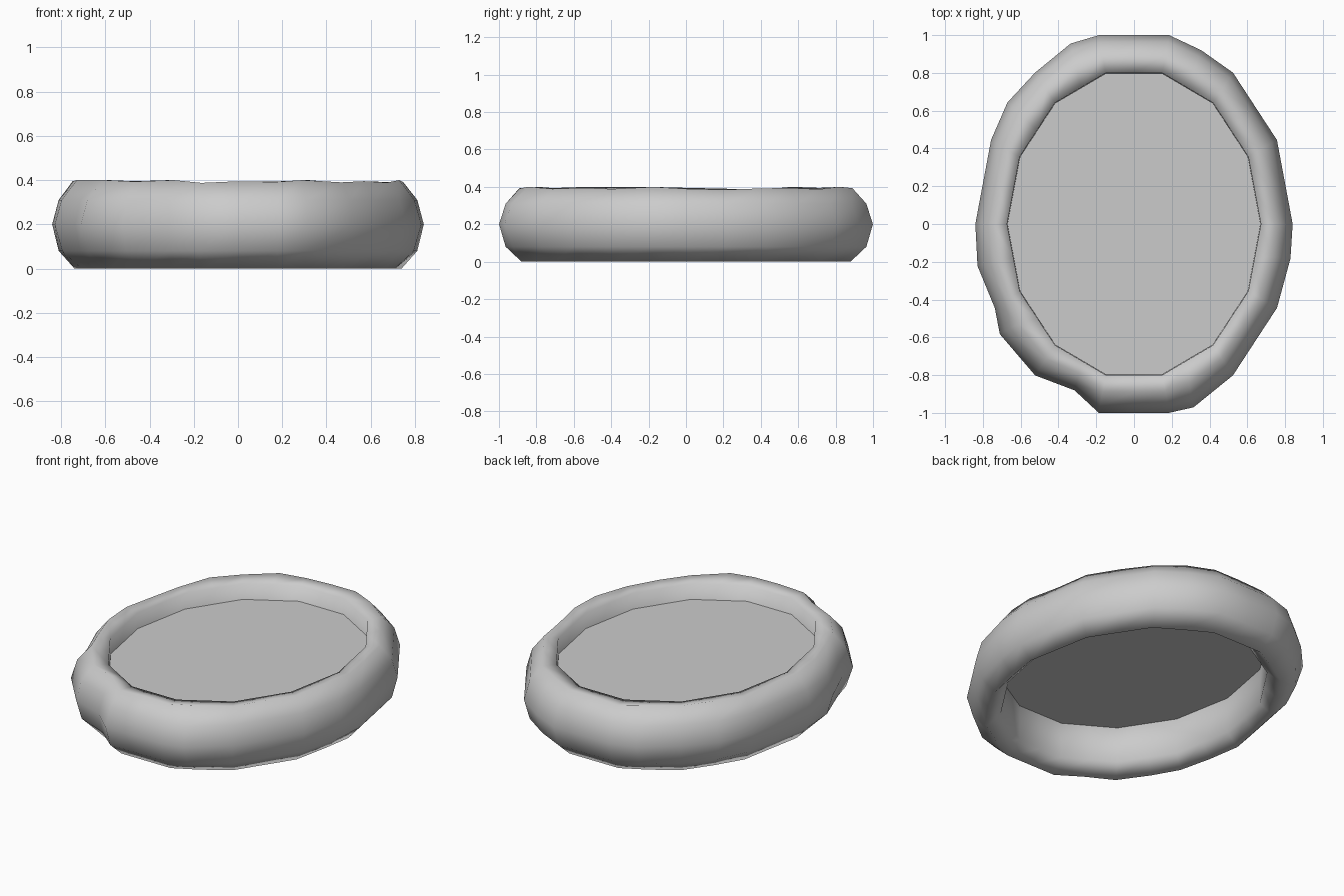
import bpy, bmesh, math

if "Cube" in bpy.data.objects:
    bpy.data.objects.remove(bpy.data.objects["Cube"])

A, B, N = 0.84, 1.025, 14   # outer ellipse radii, main sides


def ring_point(i, inward):
    """Point i of 28 on the 14-sided ellipse, shrunk by the inward fraction."""
    def corner(k):
        t = 2 * math.pi * k / N
        return A * (1 - inward) * math.cos(t), B * (1 - inward) * math.sin(t)
    if i % 2 == 0:
        return corner(i // 2)
    p, q = corner(i // 2), corner(i // 2 + 1)
    return (p[0] + q[0]) / 2, (p[1] + q[1]) / 2


def finish(name, bm, smooth):
    bmesh.ops.recalc_face_normals(bm, faces=bm.faces)
    for f in bm.faces:
        f.smooth = smooth
    me = bpy.data.meshes.new(name)
    bm.to_mesh(me)
    bm.free()
    ob = bpy.data.objects.new(name, me)
    bpy.context.collection.objects.link(ob)
    return ob


# cushion rim: cross-section as (inward fraction, height, lump strength)
profile = [(0.203, 0.07, 0), (0.12, 0.0, 0.2), (0.035, 0.08, 0.8), (0.0, 0.20, 1),
           (0.035, 0.31, 0.9), (0.11, 0.395, 0.6), (0.20, 0.38, 0)]
# uneven bulges and dents of the outer side, as (dx, dy)
lumps = {5: (0, 0.02), 9: (0.02, 0.055), 11: (-0.03, 0.02), 15: (-0.03, 0),
         16: (0.02, 0), 17: (-0.07, 0.04), 19: (0.04, 0.02),
         23: (-0.04, -0.07), 27: (0.03, 0.04)}

bm = bmesh.new()
rows = []
for i in range(2 * N):
    row = []
    for inward, z, w in profile:
        x, y = ring_point(i, inward)
        dx, dy = lumps.get(i, (0, 0))
        if z > 0.39:                     # slightly wavy crest
            z += 0.005 if i in lumps else -0.005 * (1 + math.sin(i * 1.7))
        row.append(bm.verts.new((x + dx * w, max(-1, min(1, y + dy * w)), z)))
    rows.append(row)
for i in range(2 * N):
    a, b = rows[i], rows[(i + 1) % (2 * N)]
    for j in range(len(profile)):
        k = (j + 1) % len(profile)
        bm.faces.new((a[j], b[j], b[k], a[k]))
finish("cushion_rim", bm, True)

# flat floor inside the rim
bm = bmesh.new()
bm.faces.new([bm.verts.new((*ring_point(2 * i, 0.202), 0.285)) for i in range(N)])
finish("floor_panel", bm, False)
